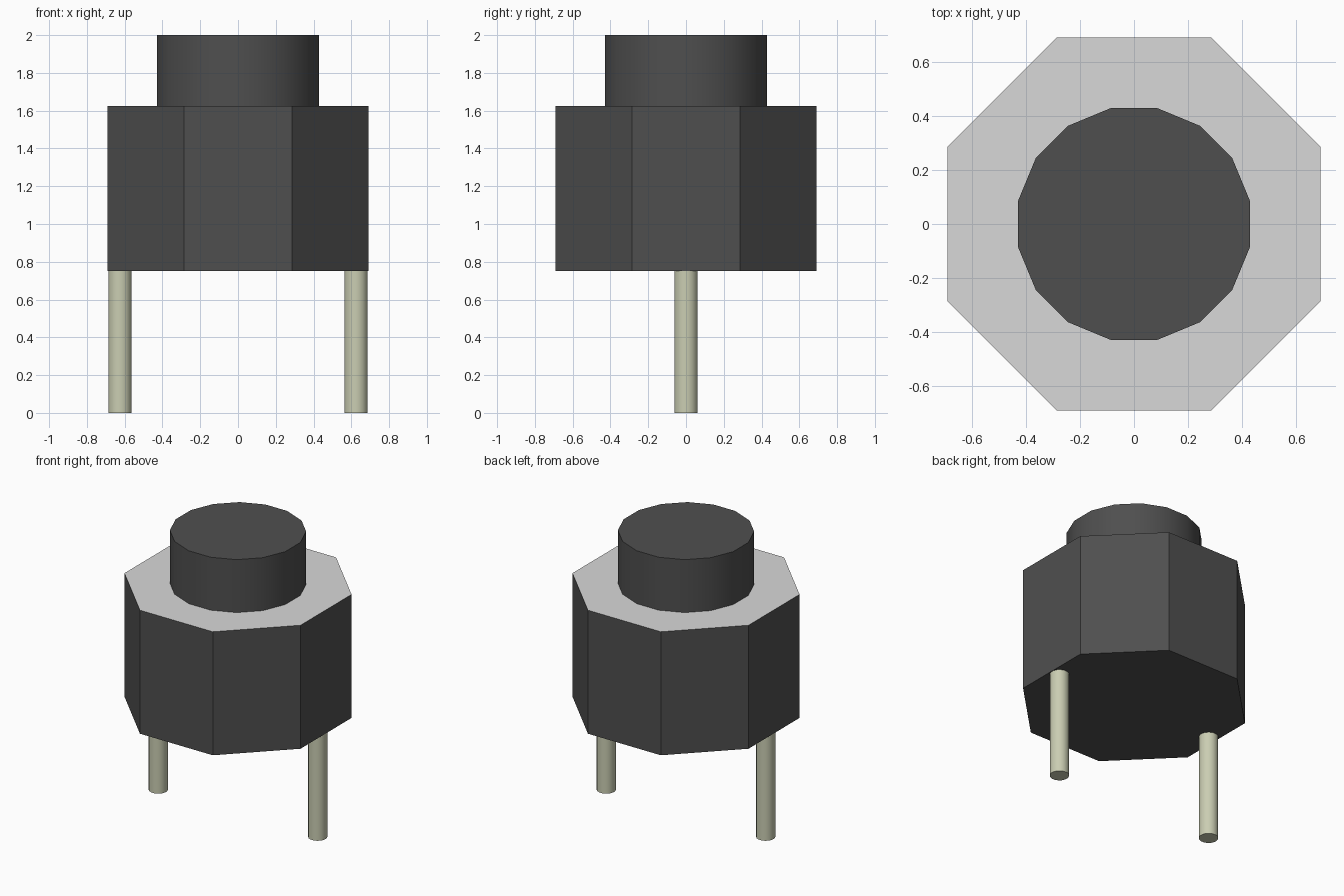
import bpy
import math

cube = bpy.data.objects.get("Cube")
if cube:
    bpy.data.objects.remove(cube, do_unlink=True)


def srgb(*rgb):
    """8-bit colour to linear RGBA."""
    lin = [(c / 255 / 12.92) if c <= 10 else ((c / 255 + 0.055) / 1.055) ** 2.4 for c in rgb]
    return (*lin, 1.0)


def material(name, colour):
    mat = bpy.data.materials.new(name)
    mat.use_nodes = True
    mat.diffuse_color = colour
    mat.node_tree.nodes["Principled BSDF"].inputs["Base Color"].default_value = colour
    return mat


def prism(name, sides, radius, z0, z1, mat, x=0.0, smooth=False):
    """Upright prism with a flat side facing the front."""
    bpy.ops.mesh.primitive_cylinder_add(
        vertices=sides, radius=radius, depth=z1 - z0,
        location=(x, 0, (z0 + z1) / 2), rotation=(0, 0, math.pi / sides))
    obj = bpy.context.object
    obj.name = name
    obj.data.materials.append(mat)
    if smooth:
        bpy.ops.object.shade_smooth_by_angle(angle=math.radians(30))
    return obj


black = material("dark plastic", srgb(79, 79, 79))
grey = material("light grey plate", srgb(216, 216, 216))
metal = material("pale metal", srgb(202, 205, 178))

# Octagonal housing with a light grey top face
housing = prism("housing", 8, 0.69 / math.cos(math.pi / 8), 0.75, 1.625, black)
housing.data.materials.append(grey)
for face in housing.data.polygons:
    if face.normal.z > 0.9:
        face.material_index = 1

# Round button on top
prism("button", 16, 0.4375, 1.625, 2.0, black, smooth=True)

# Two contact pins
for side, x in (("left", 0.625), ("right", -0.625)):
    prism(side + "_pin", 16, 0.0625, 0.0, 0.75, metal, x=x, smooth=True)
